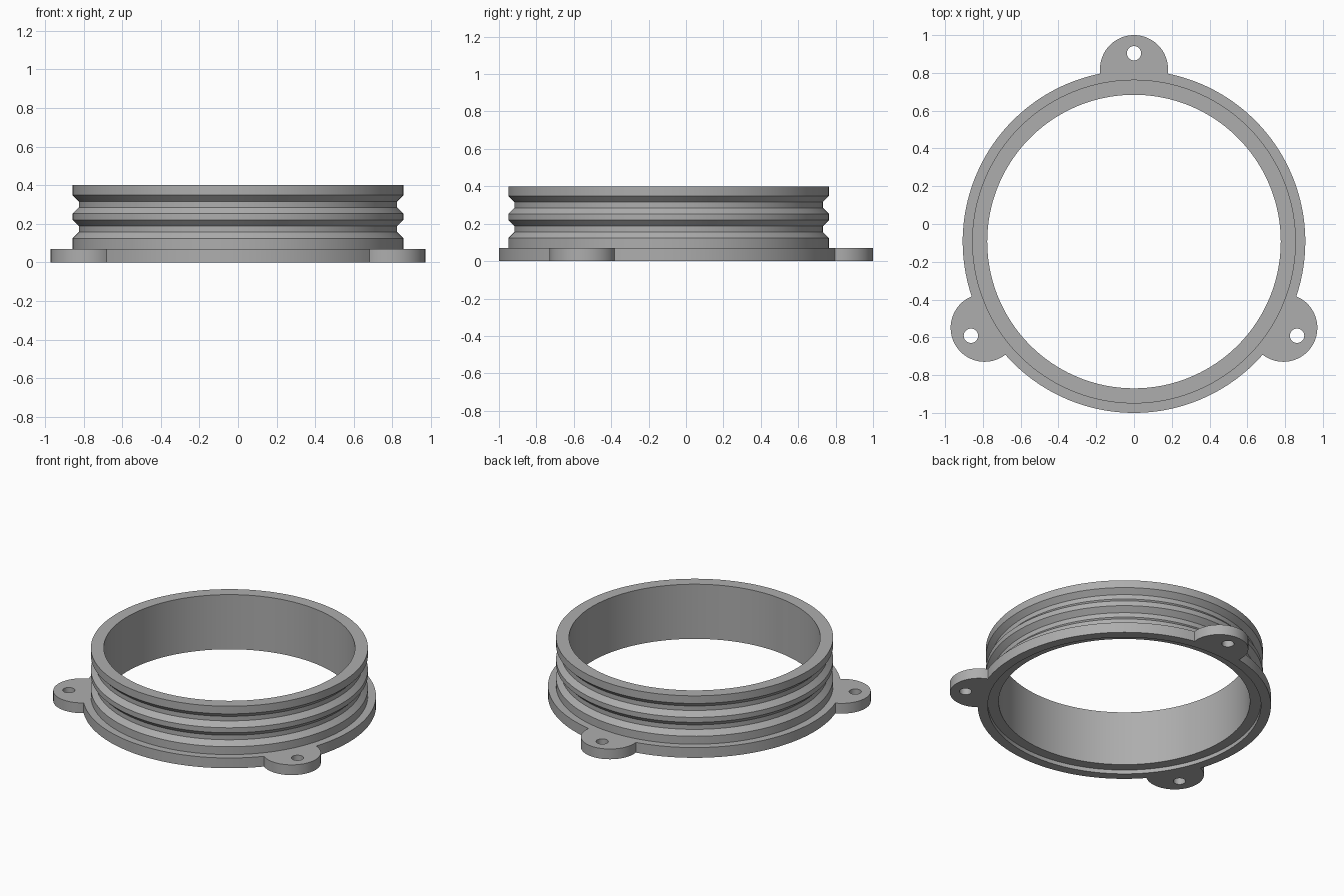
import bpy, bmesh
from math import cos, sin, pi, radians, acos
from mathutils import Vector, Matrix

if "Cube" in bpy.data.objects:
    bpy.data.objects.remove(bpy.data.objects["Cube"], do_unlink=True)

CENTRE_Y = -0.093
FLANGE_R, FLANGE_H = 0.907, 0.07
NECK_R, GROOVE_R, BORE_R = 0.857, 0.825, 0.777
RECESS_R, RECESS_H = 0.845, 0.027
TAB_D, TAB_R = 0.913, 0.18
HOLE_D, HOLE_R = 0.997, 0.038
SEGMENTS = 160

grey = bpy.data.materials.new("plain grey")
grey.use_nodes = True
colour = (0.42, 0.42, 0.42, 1)
grey.diffuse_color = colour
grey.node_tree.nodes["Principled BSDF"].inputs["Base Color"].default_value = colour


def arc(radius, start, end, steps, centre=(0, 0)):
    """Points along an arc, without its end point."""
    angles = [start + (end - start) * i / steps for i in range(steps)]
    return [Vector((centre[0] + radius * cos(a), centre[1] + radius * sin(a), 0))
            for a in angles]


def finish(bm, name):
    bmesh.ops.recalc_face_normals(bm, faces=bm.faces[:])
    mesh = bpy.data.meshes.new(name)
    bm.to_mesh(mesh)
    bm.free()
    mesh.materials.append(grey)
    obj = bpy.data.objects.new(name, mesh)
    obj.location.y = CENTRE_Y
    bpy.context.collection.objects.link(obj)
    bpy.ops.object.select_all(action='DESELECT')
    obj.select_set(True)
    bpy.context.view_layer.objects.active = obj
    bpy.ops.object.shade_smooth_by_angle(angle=radians(25))


# Flange outline: three rounded tabs joined by arcs of the ring
ring_cut = acos((TAB_D**2 + FLANGE_R**2 - TAB_R**2) / (2 * TAB_D * FLANGE_R))
tab_cut = pi - acos((TAB_D**2 + TAB_R**2 - FLANGE_R**2) / (2 * TAB_D * TAB_R))
outline, loops = [], []
for k in range(3):
    a = pi / 2 + k * 2 * pi / 3
    out = Vector((cos(a), sin(a)))
    outline += arc(TAB_R, a - tab_cut, a + tab_cut, 40, out * TAB_D)
    outline += arc(FLANGE_R, a + ring_cut, a + 2 * pi / 3 - ring_cut, 48)
    loops.append(arc(HOLE_R, 0, 2 * pi, 32, out * HOLE_D))
loops += [outline, arc(RECESS_R, 0, 2 * pi, SEGMENTS)]

# Flange plate: fill between the loops, then extrude
bm = bmesh.new()
for loop in loops:
    verts = [bm.verts.new(p) for p in loop]
    for i, v in enumerate(verts):
        bm.edges.new((verts[i - 1], v))
bmesh.ops.triangle_fill(bm, edges=bm.edges[:], use_beauty=True, normal=(0, 0, 1))
raised = bmesh.ops.extrude_face_region(bm, geom=bm.faces[:], use_keep_orig=True)
top = [g for g in raised["geom"] if isinstance(g, bmesh.types.BMVert)]
bmesh.ops.translate(bm, verts=top, vec=(0, 0, FLANGE_H))
finish(bm, "mounting_flange")

# Neck: revolved profile with two outer grooves
profile = [(BORE_R, RECESS_H), (NECK_R, RECESS_H)]
for z in (0.124, 0.253):
    profile += [(NECK_R, z), (GROOVE_R, z + 0.032),
                (GROOVE_R, z + 0.063), (NECK_R, z + 0.095)]
profile += [(NECK_R, 0.4), (BORE_R, 0.4)]
bm = bmesh.new()
verts = [bm.verts.new((r, 0, z)) for r, z in profile]
edges = [bm.edges.new((verts[i - 1], v)) for i, v in enumerate(verts)]
bmesh.ops.spin(bm, geom=verts + edges, cent=(0, 0, 0), axis=(0, 0, 1),
               angle=2 * pi, steps=SEGMENTS, use_merge=True)
bmesh.ops.remove_doubles(bm, verts=bm.verts[:], dist=1e-5)
finish(bm, "grooved_neck")
